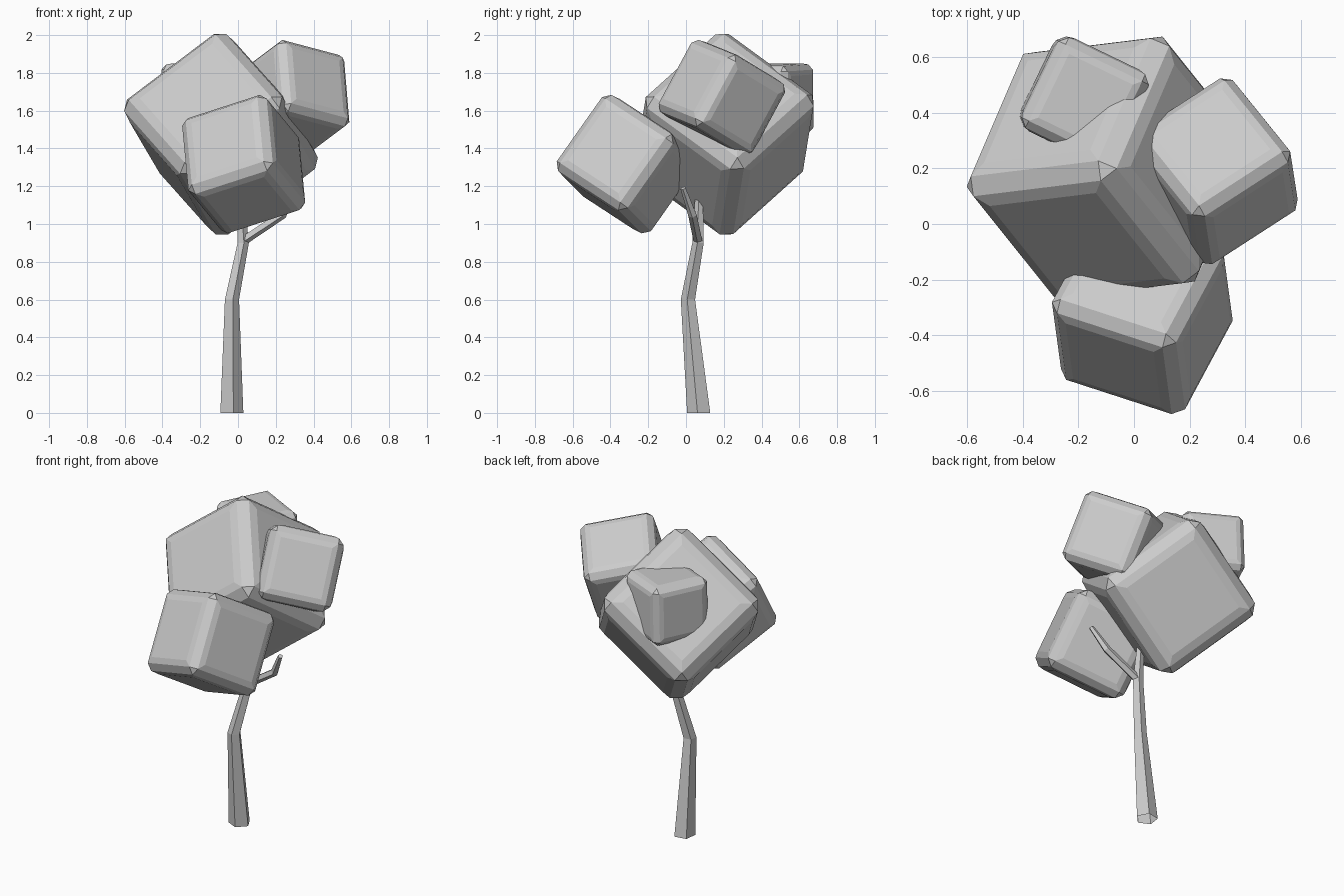
import bpy, bmesh, math
from mathutils import Vector, Matrix

if "Cube" in bpy.data.objects:
    bpy.data.objects.remove(bpy.data.objects["Cube"])


def finish(bm, name):
    bmesh.ops.recalc_face_normals(bm, faces=bm.faces)
    mesh = bpy.data.meshes.new(name)
    bm.to_mesh(mesh)
    bm.free()
    ob = bpy.data.objects.new(name, mesh)
    bpy.context.collection.objects.link(ob)
    return ob


def leaf_block(name, centre, size, edge_a, edge_b):
    """Tilted chamfered cube with slightly pillowed sides."""
    a = Vector(edge_a).normalized()
    b = Vector(edge_b)
    b = (b - a * b.dot(a)).normalized()
    c = a.cross(b)
    bm = bmesh.new()
    bmesh.ops.create_cube(bm, size=size)
    bmesh.ops.bevel(bm, geom=bm.edges[:], offset=size * 0.075, segments=1,
                    affect='EDGES', profile=0.5)
    bm.normal_update()
    sides = [f for f in bm.faces if max(abs(v) for v in f.normal) > 0.99]
    bmesh.ops.inset_individual(bm, faces=sides, thickness=size * 0.1,
                               depth=size * 0.018)
    ob = finish(bm, name)
    rot = Matrix((a, b, c)).transposed().to_4x4()
    ob.matrix_world = Matrix.Translation(centre) @ rot
    return ob


def limb(name, points, level_rings=True, sides=5, phase=-80):
    """Tapered faceted tube through (x, y, z, radius) points, open at its root."""
    bm = bmesh.new()
    pts = [Vector(p[:3]) for p in points]
    rings = []
    for i, p in enumerate(points):
        d = (pts[min(i + 1, len(pts) - 1)] - pts[max(i - 1, 0)]).normalized()
        rot = Matrix.Identity(3) if level_rings else \
            Vector((0, 0, 1)).rotation_difference(d).to_matrix()
        ring = []
        for k in range(sides):
            t = math.radians(phase) + k * math.tau / sides
            ring.append(bm.verts.new(
                pts[i] + rot @ Vector((math.cos(t), math.sin(t), 0)) * p[3]))
        rings.append(ring)
    for r0, r1 in zip(rings, rings[1:]):
        for k in range(sides):
            j = (k + 1) % sides
            bm.faces.new((r0[k], r0[j], r1[j], r1[k]))
    bm.faces.new(rings[-1])
    return finish(bm, name)


# Crooked trunk running up into the crown
limb("trunk", [(-0.036, 0.07, 0, 0.065), (-0.034, 0.012, 0.6, 0.04),
               (0.026, 0.065, 0.9, 0.032), (0.01, 0.07, 1.15, 0.022)])

# Bare side branch
limb("side_branch", [(0.025, 0.065, 0.91, 0.025), (0.235, 0.035, 1.05, 0.024),
                     (0.31, -0.015, 1.19, 0.015)], level_rings=False)

# Foliage blocks
leaf_block("main_foliage", (-0.09, 0.203, 1.475), 0.68,
           (-0.49, -0.06, -0.37), (0.19, 0.44, -0.32))
leaf_block("front_foliage", (0.03, -0.315, 1.317), 0.492,
           (-0.40, 0.13, -0.13), (0.04, -0.25, -0.35))
leaf_block("right_foliage", (0.296, 0.19, 1.668), 0.43,
           (0.34, 0.22, -0.09), (0.04, -0.18, -0.35))
leaf_block("back_foliage", (-0.18, 0.445, 1.66), 0.36,
           (0.29, -0.14, -0.01), (-0.14, -0.31, 0.0))
